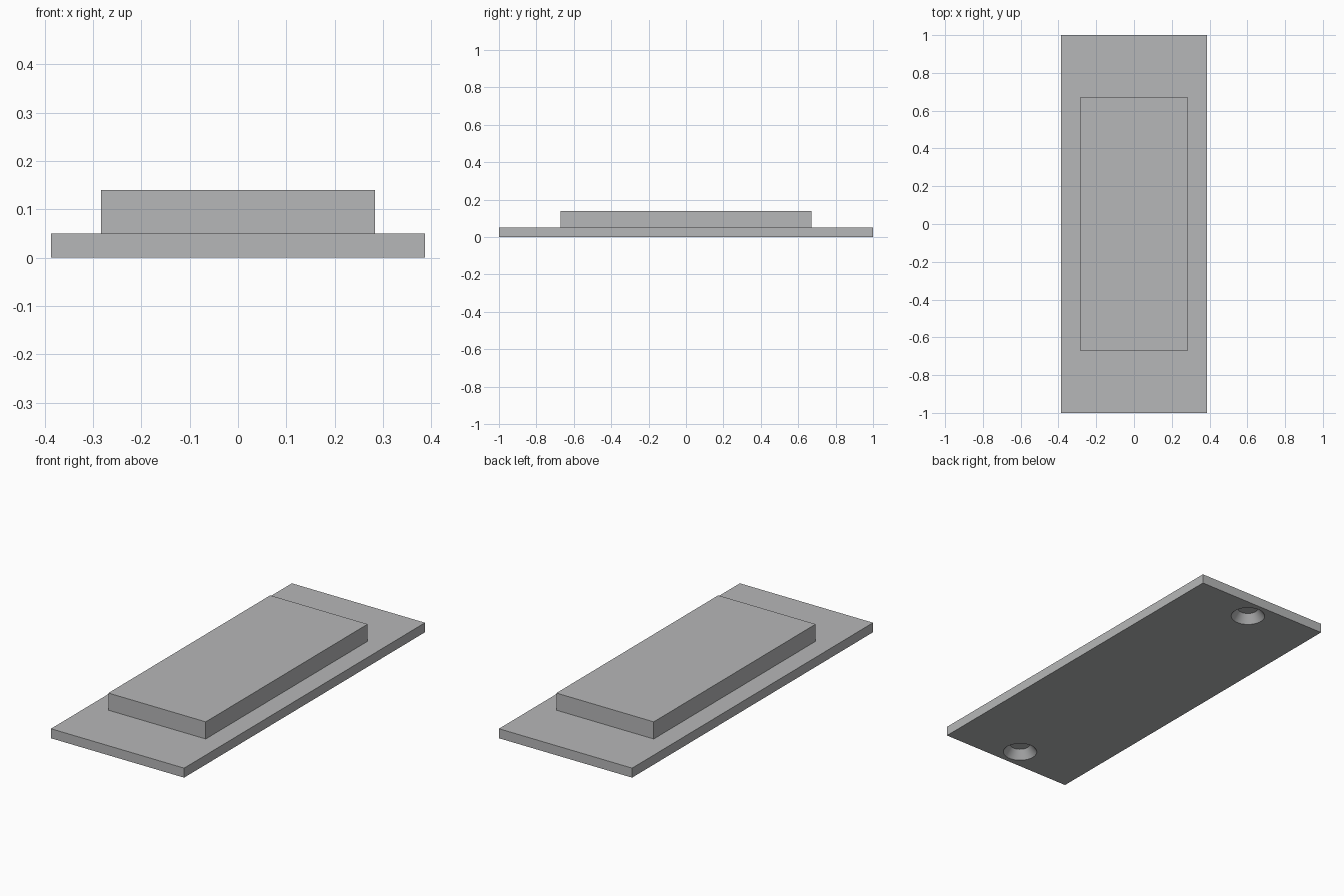
import bpy

if "Cube" in bpy.data.objects:
    bpy.data.objects.remove(bpy.data.objects["Cube"])

grey = bpy.data.materials.new("plain_grey")
grey.diffuse_color = (0.47, 0.475, 0.48, 1.0)
grey.use_nodes = True
grey.node_tree.nodes["Principled BSDF"].inputs["Base Color"].default_value = grey.diffuse_color


def box(name, width, length, z0, z1):
    bpy.ops.mesh.primitive_cube_add(size=1, location=(0, 0, (z0 + z1) / 2))
    ob = bpy.context.object
    ob.name = name
    ob.scale = (width, length, z1 - z0)
    bpy.ops.object.transform_apply(location=True, rotation=False, scale=True)
    ob.data.materials.append(grey)
    return ob


PLATE_TOP, PAD_TOP = 0.05, 0.14
HOLE_Y, HOLE_R, HOLE_END_R, HOLE_DEPTH = 0.89, 0.084, 0.05, 0.044
OVERSHOOT = 0.01  # cutter starts a little below the plate

# Base plate and raised pad
plate = box("base_plate", 0.774, 2.0, 0.0, PLATE_TOP)
pad = box("raised_pad", 0.566, 1.344, PLATE_TOP, PAD_TOP)

# Blind countersunk screw holes in the underside, one near each end
taper = (HOLE_R - HOLE_END_R) / HOLE_DEPTH
for side in (-1, 1):
    bpy.ops.mesh.primitive_cone_add(
        vertices=48,
        radius1=HOLE_R + taper * OVERSHOOT,
        radius2=HOLE_END_R,
        depth=HOLE_DEPTH + OVERSHOOT,
        location=(0, side * HOLE_Y, (HOLE_DEPTH - OVERSHOOT) / 2),
    )
    cutter = bpy.context.object
    cutter.name = "hole_cutter"
    cutter.hide_render = True
    cutter.data.materials.append(grey)
    mod = plate.modifiers.new("screw_hole", "BOOLEAN")
    mod.operation = "DIFFERENCE"
    mod.solver = "EXACT"
    mod.object = cutter
    bpy.context.view_layer.objects.active = plate
    bpy.ops.object.modifier_apply(modifier=mod.name)
    bpy.data.objects.remove(cutter, do_unlink=True)

# Smooth hole walls, sharp plate edges
bpy.ops.object.select_all(action="DESELECT")
plate.select_set(True)
bpy.context.view_layer.objects.active = plate
bpy.ops.object.shade_smooth_by_angle()
